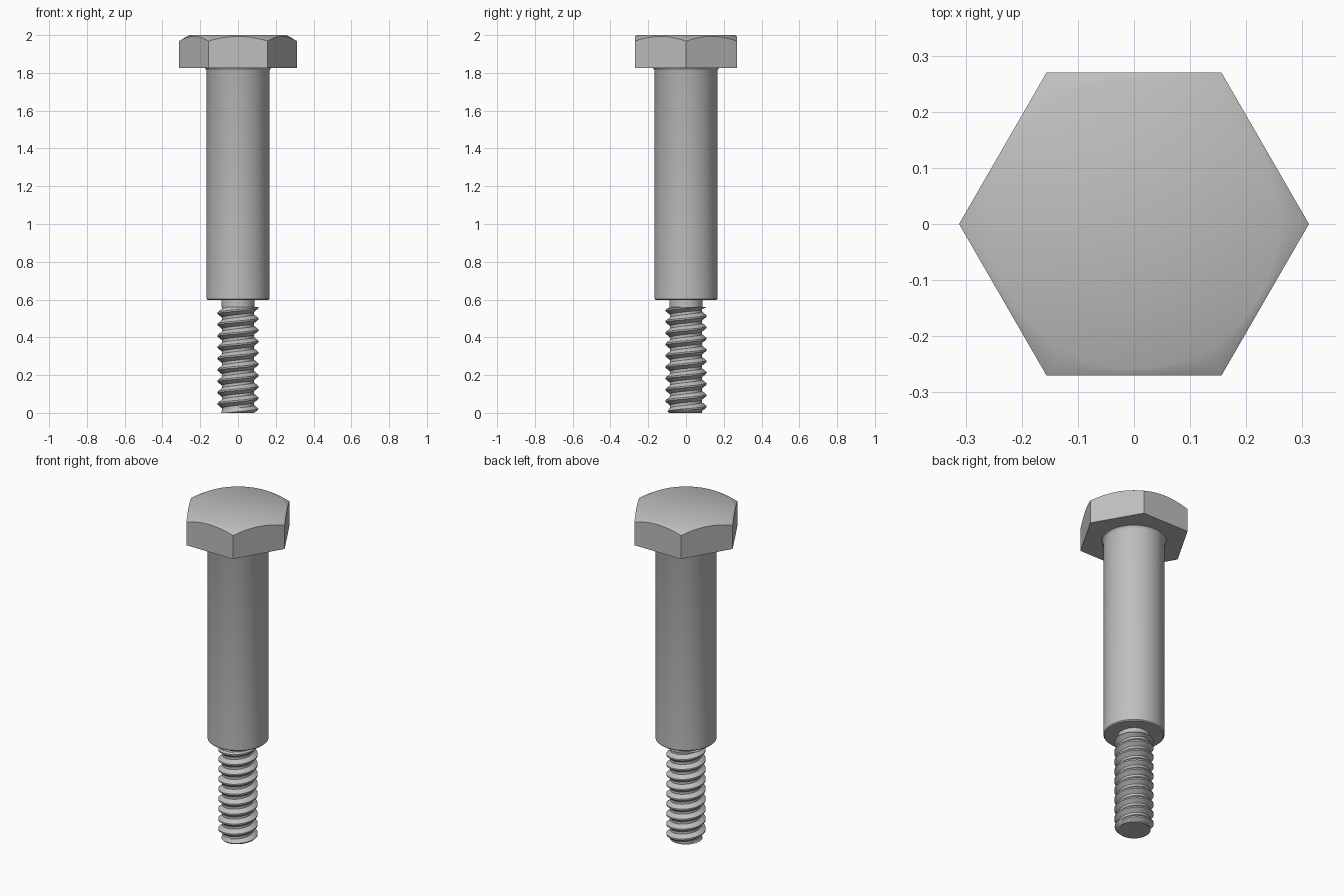
import bpy
import bmesh
from math import sin, cos, pi, radians

if "Cube" in bpy.data.objects:
    bpy.data.objects.remove(bpy.data.objects["Cube"])

steel = bpy.data.materials.new("grey steel")
steel.use_nodes = True
GREY = (0.52, 0.52, 0.52, 1)
steel.diffuse_color = GREY
steel.node_tree.nodes["Principled BSDF"].inputs["Base Color"].default_value = GREY


def skin(bm, rows, closed):
    """Bridge successive rows of vertices with quads."""
    for a, b in zip(rows, rows[1:]):
        n = len(a)
        for i in range(n if closed else n - 1):
            j = (i + 1) % n
            bm.faces.new((a[i], a[j], b[j], b[i]))


def cap(bm, ring, z, flip=False):
    """Close a ring with a fan around a centre point."""
    centre = bm.verts.new((0, 0, z))
    for a, b in zip(ring, ring[1:] + ring[:1]):
        bm.faces.new((b, a, centre) if flip else (a, b, centre))


def finish(bm, name, angle):
    mesh = bpy.data.meshes.new(name)
    bm.to_mesh(mesh)
    bm.free()
    mesh.materials.append(steel)
    obj = bpy.data.objects.new(name, mesh)
    bpy.context.collection.objects.link(obj)
    bpy.ops.object.select_all(action="DESELECT")
    obj.select_set(True)
    bpy.context.view_layer.objects.active = obj
    bpy.ops.object.shade_smooth_by_angle(angle=radians(angle))
    return obj


# Hexagonal head: straight sides cut by a conical chamfer around the top
HEAD_BASE, TOP, APOTHEM, TOP_RADIUS = 1.827, 2.0, 0.27, 0.258
SIDES, STEPS = 6, 12
bm = bmesh.new()
base, shoulder, rim = [], [], []
for side in range(SIDES):
    for k in range(STEPS):
        local = (k / STEPS - 0.5) * pi / 3
        a = (side + 0.5) * pi / 3 + local
        r = APOTHEM / cos(local)
        c, s = cos(a), sin(a)
        z = TOP - (r - TOP_RADIUS) * 0.58
        base.append(bm.verts.new((r * c, r * s, HEAD_BASE)))
        shoulder.append(bm.verts.new((r * c, r * s, z)))
        rim.append(bm.verts.new((TOP_RADIUS * c, TOP_RADIUS * s, TOP)))
skin(bm, [base, shoulder, rim], True)
cap(bm, rim, TOP)
cap(bm, base, HEAD_BASE, flip=True)
finish(bm, "hex_head", 38)

# Shank, neck and thread core turned from one profile
CORE, THREAD_TOP = 0.085, 0.56
profile = [(CORE, 0), (CORE, THREAD_TOP), (CORE + 0.002, THREAD_TOP),
           (CORE + 0.002, 0.598), (0.161, 0.598), (0.167, 0.604),
           (0.167, 1.812), (0.17, 1.82), (0.177, HEAD_BASE)]
SEGMENTS = 64
bm = bmesh.new()
rings = [[bm.verts.new((r * cos(2 * pi * i / SEGMENTS),
                        r * sin(2 * pi * i / SEGMENTS), z))
          for i in range(SEGMENTS)] for r, z in profile]
skin(bm, rings, True)
cap(bm, rings[0], 0, flip=True)
finish(bm, "shank", 32)

# Right-handed helical ridge, cut flat at both ends and chamfered at the tip
PITCH, CREST = 0.06, 0.108
ridge = [(CORE, -0.023), (CREST, -0.004), (CREST, 0.004), (CORE, 0.023)]
turns = int(THREAD_TOP / PITCH) + 2
rows = []
bm = bmesh.new()
for step in range(turns * SEGMENTS + 1):
    a = 2 * pi * step / SEGMENTS
    row = []
    for r, dz in ridge:
        z = min(max(PITCH * (step / SEGMENTS - 0.7) + dz, 0), THREAD_TOP)
        r = min(r, 0.09 + z)
        row.append(bm.verts.new((r * cos(a), r * sin(a), z)))
    rows.append(row)
skin(bm, rows, False)
bmesh.ops.dissolve_degenerate(bm, dist=0.00001, edges=bm.edges[:])
bmesh.ops.recalc_face_normals(bm, faces=bm.faces[:])
finish(bm, "thread", 32)
